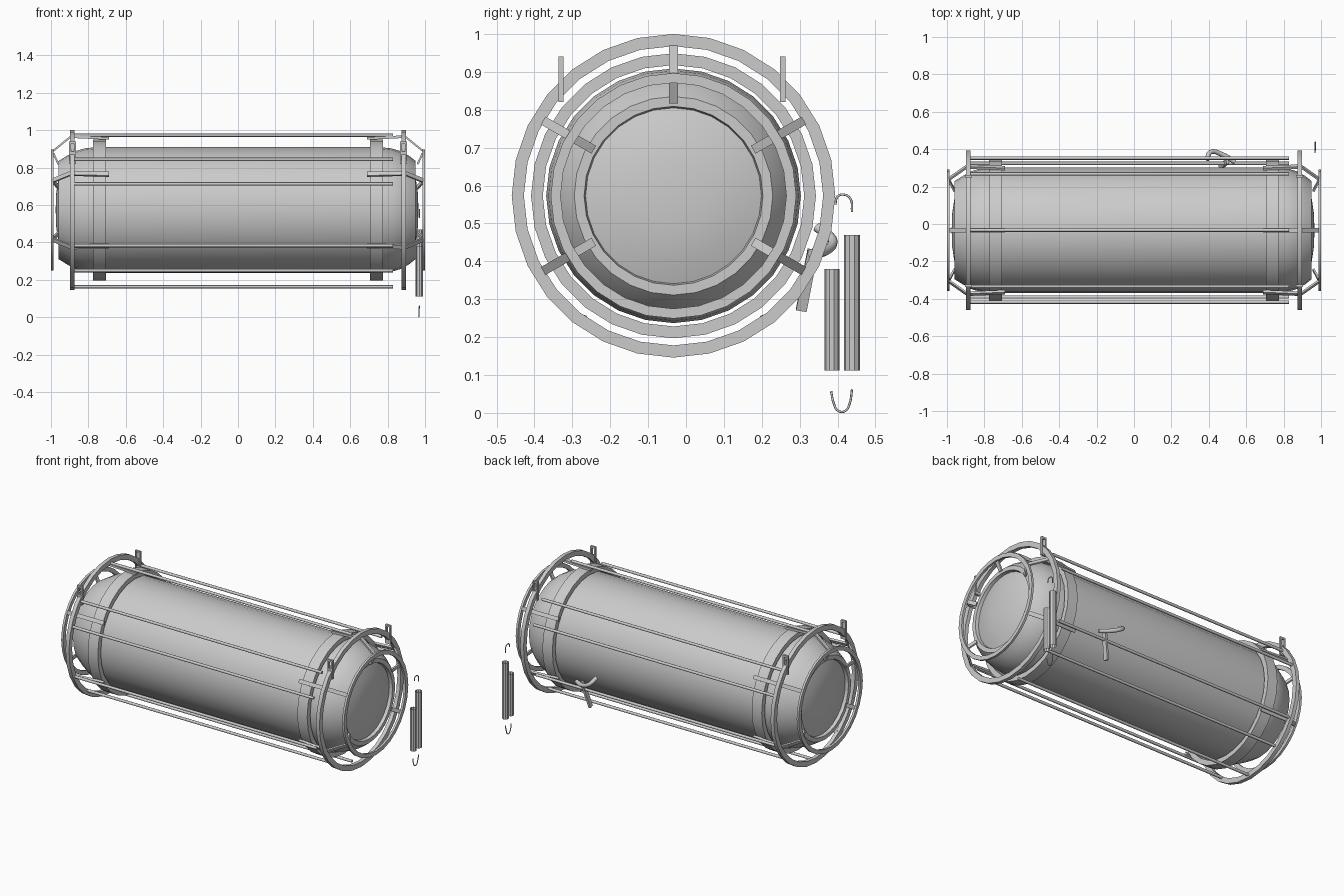
import bpy, bmesh, math
from mathutils import Vector, Matrix

if "Cube" in bpy.data.objects:
    bpy.data.objects.remove(bpy.data.objects["Cube"])

CY, CZ = -0.033, 0.573   # tank axis


def finish(name, bm, smooth=True):
    bmesh.ops.recalc_face_normals(bm, faces=bm.faces[:])
    me = bpy.data.meshes.new(name)
    bm.to_mesh(me)
    bm.free()
    ob = bpy.data.objects.new(name, me)
    bpy.context.collection.objects.link(ob)
    if smooth:
        bpy.ops.object.select_all(action='DESELECT')
        ob.select_set(True)
        bpy.context.view_layer.objects.active = ob
        bpy.ops.object.shade_smooth_by_angle(angle=math.radians(32))
    return ob


def polar(x, r, deg):
    a = math.radians(deg)
    return Vector((x, CY + r * math.cos(a), CZ + r * math.sin(a)))


def revolve(name, profile, closed=False, sides=28):
    """Spin an (x, radius) profile around the tank axis."""
    bm = bmesh.new()
    loops = [[bm.verts.new(polar(x, max(r, 1e-4), 360 * i / sides + 90)) for i in range(sides)]
             for x, r in profile]
    n = len(loops)
    for k in range(n if closed else n - 1):
        a, b = loops[k], loops[(k + 1) % n]
        for i in range(sides):
            j = (i + 1) % sides
            bm.faces.new((a[i], a[j], b[j], b[i]))
    bmesh.ops.remove_doubles(bm, verts=bm.verts[:], dist=0.0005)
    return finish(name, bm)


def hoop(name, x, width, r0, r1, sides=28):
    h = width / 2
    return revolve(name, [(x - h, r0), (x + h, r0), (x + h, r1), (x - h, r1)], True, sides)


def bar(name, p, q, side, w, t):
    """Flat bar from p to q; w is measured along the side direction."""
    p, q = Vector(p), Vector(q)
    d = (q - p).normalized()
    s = Vector(side)
    s = (s - d * s.dot(d)).normalized()
    m = Matrix((d * (q - p).length, s * w, d.cross(s) * t)).transposed().to_4x4()
    m.translation = (p + q) / 2
    bm = bmesh.new()
    bmesh.ops.create_cube(bm, size=1, matrix=m)
    return finish(name, bm, False)


def pipe(name, pts, radius, smooth=True):
    cu = bpy.data.curves.new(name, 'CURVE')
    cu.dimensions = '3D'
    cu.bevel_depth = radius
    cu.bevel_resolution = 2
    cu.use_fill_caps = True
    cu.resolution_u = 4
    sp = cu.splines.new('BEZIER' if smooth else 'POLY')
    if smooth:
        sp.bezier_points.add(len(pts) - 1)
        for b, p in zip(sp.bezier_points, pts):
            b.co = p
            b.handle_left_type = b.handle_right_type = 'AUTO'
    else:
        sp.points.add(len(pts) - 1)
        for b, p in zip(sp.points, pts):
            b.co = (*p, 1)
    ob = bpy.data.objects.new(name, cu)
    bpy.context.collection.objects.link(ob)
    return ob


# Tank body with shoulders, end collars and shallow domed ends
half = [(0.965, 0), (0.962, 0.09), (0.95, 0.17), (0.93, 0.232), (0.95, 0.236), (0.95, 0.262),
        (0.915, 0.29), (0.87, 0.315), (0.82, 0.33), (0.76, 0.336)]
left = [(-x - 0.01 if x > 0.92 else -x, r) for x, r in reversed(half)]
revolve("tank", half + left)

# Hoops, bracket arms and lugs, repeated at each end
angles = (-30, 30, 90, 150, 210)
for s, end in ((-1, "left"), (1, "right")):
    xr = s * 0.885
    hoop(f"guard_hoop_{end}", xr, 0.024, 0.395, 0.427, 28)
    hoop(f"end_hoop_{end}", s * 0.993, 0.014, 0.298, 0.324, 28)
    hoop(f"tank_strap_{end}", s * 0.74, 0.07, 0.345, 0.376, 28)
    for k, a in enumerate(angles):
        t = math.radians(a)
        tangent = (0, -math.sin(t), math.cos(t))
        bar(f"outer_arm_{end}_{k}", polar(xr, 0.4, a), polar(s * 0.99, 0.315, a), tangent, 0.024, 0.01)
        bar(f"inner_arm_{end}_{k}", polar(s * 0.988, 0.305, a), polar(s * 0.96, 0.245, a),
            tangent, 0.024, 0.01)
        bar(f"strap_spacer_{end}_{k}", polar(s * 0.69, 0.383, a), polar(s * 0.88, 0.392, a),
            tangent, 0.024, 0.014)
    # Upright lifting lugs with an eye near the top
    for k, y in enumerate((-0.33, 0.255)):
        for dx in (-0.013, 0.013):
            bar(f"lug_post_{end}_{k}", (xr + dx, y, 0.82), (xr + dx, y, 0.94), (1, 0, 0), 0.01, 0.014)
        for z0, z1 in ((0.82, 0.885), (0.928, 0.94)):
            bar(f"lug_web_{end}_{k}", (xr, y, z0), (xr, y, z1), (1, 0, 0), 0.018, 0.013)

# Long cage rods
for k, (r, a) in enumerate([(0.40, 90), (0.405, 42), (0.41, 20), (0.405, -28), (0.40, -54),
                            (0.41, -90), (0.405, 138), (0.41, 160), (0.405, 208), (0.40, 234)]):
    pipe(f"cage_rod_{k}", [polar(-0.885, r, a), polar(0.83, r, a)], 0.009, False)

# Bent pipe and lever at the back
pipe("bent_pipe", [(0.54, 0.332, 0.42), (0.47, 0.372, 0.43), (0.41, 0.385, 0.46),
                   (0.39, 0.345, 0.49)], 0.013)
bar("lever", (0.50, 0.335, 0.43), (0.46, 0.304, 0.27), (0, 1, 0.2), 0.028, 0.014)

# Loose open tubes at the right end
for k, (y, r, top) in enumerate([(0.385, 0.02, 0.38), (0.438, 0.021, 0.47)]):
    bm = bmesh.new()
    bmesh.ops.create_cone(bm, cap_ends=False, segments=10, radius1=r, radius2=r, depth=top - 0.112,
                          matrix=Matrix.Translation((0.97, y, (top + 0.112) / 2)))
    finish(f"loose_tube_{k}", bm)

# Thin wire hooks above and below the tubes
pipe("upper_hook", [(0.97, 0.394, 0.55), (0.97, 0.4, 0.571), (0.97, 0.417, 0.576),
                    (0.97, 0.434, 0.565), (0.97, 0.438, 0.53)], 0.003)
pipe("lower_hook", [(0.967, 0.383, 0.057), (0.967, 0.39, 0.025), (0.967, 0.402, 0.005),
                    (0.967, 0.42, 0.005), (0.967, 0.432, 0.025), (0.97, 0.438, 0.062)], 0.003)
